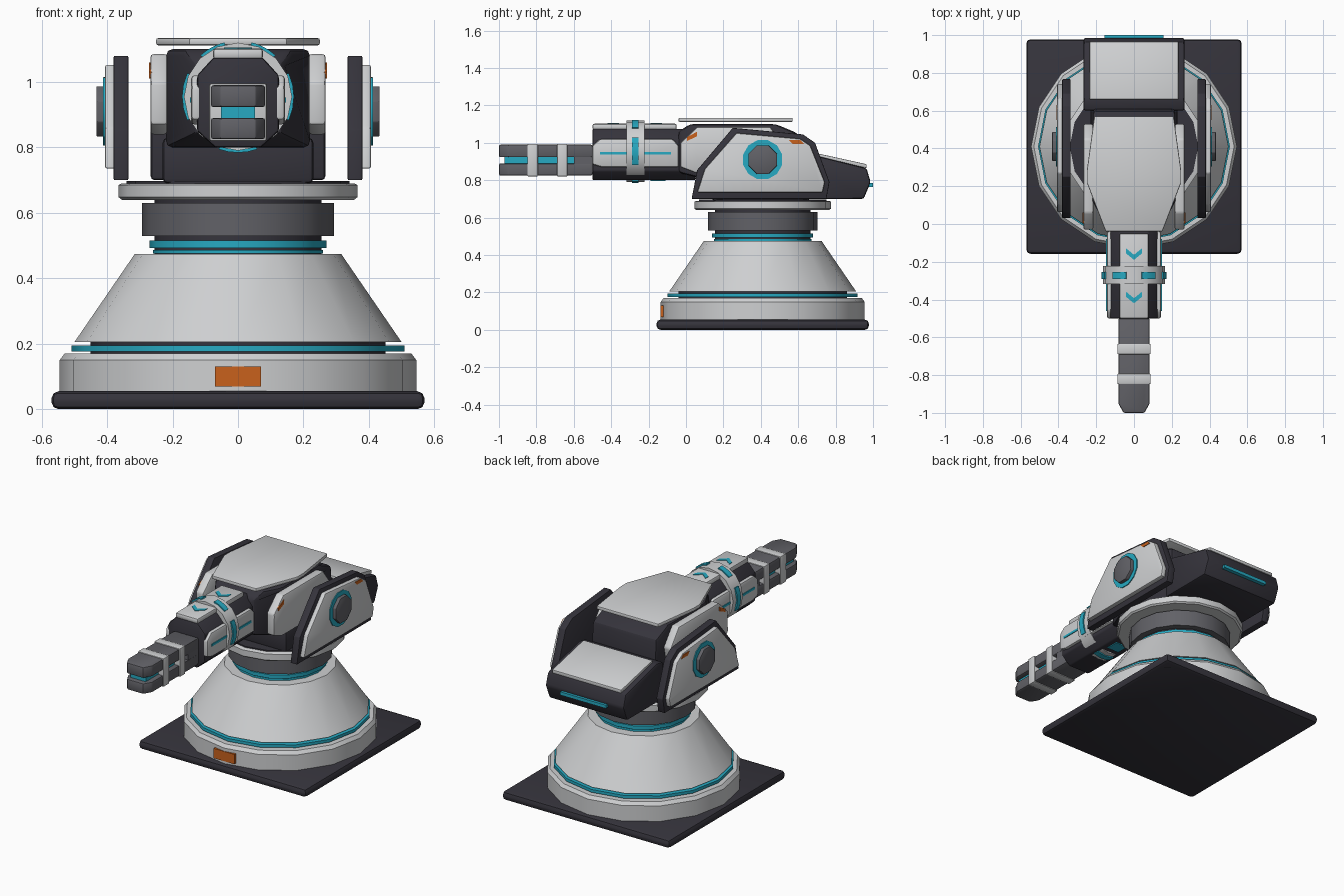
import bpy, bmesh, math

if "Cube" in bpy.data.objects:
    bpy.data.objects.remove(bpy.data.objects["Cube"])

CY = 0.41   # centre of the pedestal along y


def material(name, rgb):
    m = bpy.data.materials.new(name)
    m.diffuse_color = (*rgb, 1)
    m.use_nodes = True
    m.node_tree.nodes["Principled BSDF"].inputs["Base Color"].default_value = m.diffuse_color
    return m


WHITE = material("off white", (0.62, 0.63, 0.64))
DARK = material("charcoal", (0.036, 0.034, 0.045))
GREY = material("steel grey", (0.12, 0.12, 0.135))
TEAL = material("teal", (0.02, 0.40, 0.54))
ORANGE = material("orange", (0.58, 0.12, 0.012))
BLACK = material("black", (0.02, 0.02, 0.023))


def finish(name, bm, mat, bevel=0, segments=2):
    bmesh.ops.remove_doubles(bm, verts=bm.verts, dist=1e-5)
    bmesh.ops.recalc_face_normals(bm, faces=bm.faces)
    if bevel:
        bmesh.ops.bevel(bm, geom=bm.edges[:], offset=bevel, segments=segments,
                        profile=0.5, affect='EDGES', clamp_overlap=True)
    me = bpy.data.meshes.new(name)
    bm.to_mesh(me)
    bm.free()
    me.materials.append(mat)
    me.shade_smooth()
    me.set_sharp_from_angle(angle=math.radians(30))
    ob = bpy.data.objects.new(name, me)
    bpy.context.collection.objects.link(ob)
    return ob


def prism(name, axis, pts, lo, hi, mat, bevel=0, segments=2):
    """Extrude a 2D outline along X (y,z), Y (x,z) or Z (x,y)."""
    place = {'X': lambda a, b, t: (t, a, b),
             'Y': lambda a, b, t: (a, t, b),
             'Z': lambda a, b, t: (a, b, t)}[axis]
    bm = bmesh.new()
    rows = [[bm.verts.new(place(a, b, t)) for a, b in pts] for t in (lo, hi)]
    bm.faces.new(rows[0])
    bm.faces.new(rows[1])
    n = len(pts)
    for i in range(n):
        j = (i + 1) % n
        bm.faces.new((rows[0][i], rows[0][j], rows[1][j], rows[1][i]))
    return finish(name, bm, mat, bevel, segments)


def box(name, x0, x1, y0, y1, z0, z1, mat, bevel=0):
    return prism(name, 'Z', [(x0, y0), (x1, y0), (x1, y1), (x0, y1)], z0, z1, mat, bevel)


def lathe(name, rows, mat, sides=16):
    """Stack of (radius, z) rings around the pedestal axis."""
    bm = bmesh.new()
    rings = [[bm.verts.new((r * math.cos(math.tau * i / sides),
                            CY + r * math.sin(math.tau * i / sides), z))
              for i in range(sides)] for r, z in rows]
    for a, b in zip(rings, rings[1:]):
        for i in range(sides):
            j = (i + 1) % sides
            bm.faces.new((a[i], a[j], b[j], b[i]))
    bm.faces.new(rings[0])
    bm.faces.new(rings[-1])
    return finish(name, bm, mat)


def collar(name, a0, a1, r_in, r_out, y0, y1, mat, steps):
    """Arc band around the barrel axis, angles in degrees."""
    bm = bmesh.new()
    loops = []
    for k in range(steps + 1):
        a = math.radians(a0 + (a1 - a0) * k / steps)
        c, s = math.cos(a), math.sin(a)
        loops.append([bm.verts.new((r * c, y, 0.955 + r * s))
                      for r, y in ((r_in, y0), (r_out, y0), (r_out, y1), (r_in, y1))])
    for p, q in zip(loops, loops[1:]):
        for i in range(4):
            j = (i + 1) % 4
            bm.faces.new((p[i], p[j], q[j], q[i]))
    if a1 - a0 < 360:
        bm.faces.new(loops[0])
        bm.faces.new(loops[-1])
    return finish(name, bm, mat)


def ngon(cy, cz, r, n):
    return [(cy + r * math.cos(math.tau * (i + 0.5) / n),
             cz + r * math.sin(math.tau * (i + 0.5) / n)) for i in range(n)]


# Pedestal
box("floor_slab", -0.57, 0.57, CY - 0.568, CY + 0.568, 0, 0.055, DARK, 0.022)
box("slab_underside", -0.53, 0.53, CY - 0.53, CY + 0.53, -0.0, 0.01, BLACK)
lathe("base_ring", [(0.545, 0.05), (0.545, 0.15), (0.53, 0.17)], WHITE)
lathe("base_gap", [(0.45, 0.16), (0.45, 0.21)], DARK)
lathe("base_light_band", [(0.508, 0.177), (0.508, 0.195)], TEAL)
lathe("base_cone", [(0.50, 0.205), (0.315, 0.475)], WHITE)
lathe("neck_core", [(0.255, 0.46), (0.255, 0.65)], DARK)
lathe("neck_light_lower", [(0.26, 0.476), (0.26, 0.487)], TEAL)
lathe("neck_light_upper", [(0.27, 0.493), (0.27, 0.515)], TEAL)
lathe("neck_drum", [(0.293, 0.53), (0.293, 0.63)], GREY)
lathe("turntable_ring", [(0.355, 0.64), (0.365, 0.648), (0.365, 0.685), (0.355, 0.69)], WHITE)
lathe("turntable_cap", [(0.34, 0.685), (0.34, 0.697)], DARK)
box("base_marker", -0.07, 0.07, -0.136, -0.10, 0.07, 0.13, ORANGE)

# Main body, narrowing toward the front
body = prism("body", 'X', [(-0.04, 0.84), (-0.04, 1.06), (0.02, 1.10), (0.12, 1.10),
                           (0.48, 1.10), (0.60, 1.05), (0.62, 0.80), (0.12, 0.80)],
             -0.22, 0.22, DARK, 0.02)
for v in body.data.vertices:
    v.co.x *= 1 - 0.4 * min(1, max(0, (0.12 - v.co.y) / 0.16))
box("body_pedestal", -0.23, 0.23, 0.14, 0.66, 0.69, 0.83, DARK, 0.015)
prism("roof_panel", 'Z', [(-0.15, -0.04), (0.15, -0.04), (0.25, 0.22), (0.25, 0.28),
                          (0.21, 0.57), (-0.21, 0.57), (-0.25, 0.28), (-0.25, 0.22)],
      1.112, 1.134, WHITE, 0.006)

# Rear counterweight
prism("rear_block", 'X', [(0.60, 0.70), (0.60, 0.93), (0.66, 0.94), (0.965, 0.865),
                          (0.987, 0.79), (0.95, 0.70)], -0.267, 0.267, DARK, 0.012)
prism("rear_panel", 'X', [(0.66, 0.93), (0.66, 0.953), (0.965, 0.886), (0.965, 0.865)],
      -0.235, 0.235, WHITE, 0.004)
box("rear_light", -0.155, 0.155, 0.96, 1.0, 0.765, 0.785, TEAL)

# Parts repeated on both sides
for s, side in ((-1, "left"), (1, "right")):
    prism("cheek_panel_" + side, 'X',
          [(-0.03, 0.87), (-0.03, 1.0), (0.06, 1.085), (0.45, 1.085),
           (0.53, 0.98), (0.50, 0.84), (0.05, 0.84)], s * 0.215, s * 0.268, WHITE, 0.01)
    prism("cheek_marker_" + side, 'X', [(0.005, 1.01), (0.005, 1.03), (0.06, 1.06), (0.06, 1.035)],
          s * 0.26, s * 0.272, ORANGE)
    prism("shield_" + side, 'X',
          [(0.03, 0.70), (0.06, 0.855), (0.25, 1.08), (0.625, 1.045),
           (0.69, 1.0), (0.767, 0.79), (0.75, 0.70)], s * 0.335, s * 0.38, DARK, 0.004)
    prism("shield_panel_" + side, 'X',
          [(0.06, 0.735), (0.10, 0.86), (0.27, 1.053), (0.61, 1.022),
           (0.665, 0.985), (0.742, 0.79), (0.73, 0.735)], s * 0.375, s * 0.407, WHITE, 0.008)
    prism("shield_marker_" + side, 'X', [(0.55, 1.015), (0.57, 0.995), (0.63, 0.995), (0.61, 1.015)],
          s * 0.40, s * 0.411, ORANGE)
    prism("hub_light_" + side, 'X', ngon(0.41, 0.91, 0.108, 12), s * 0.40, s * 0.412, TEAL)
    prism("hub_" + side, 'X', ngon(0.41, 0.91, 0.083, 8), s * 0.40, s * 0.433, GREY, 0.004)
    # Barrel housing side plate with its light line
    prism("housing_plate_" + side, 'X',
          [(-0.50, 0.885), (-0.50, 0.985), (-0.46, 1.02), (-0.07, 1.02),
           (-0.04, 0.985), (-0.04, 0.87), (-0.45, 0.87)], s * 0.11, s * 0.143, WHITE, 0.01)
    box("housing_line_" + side, min(s * 0.135, s * 0.147), max(s * 0.135, s * 0.147),
        -0.46, -0.08, 0.938, 0.952, TEAL)

# Barrel housing
prism("housing", 'Y', [(-0.07, 0.80), (0.07, 0.80), (0.125, 0.85), (0.125, 1.02),
                       (0.075, 1.075), (-0.075, 1.075), (-0.125, 1.02), (-0.125, 0.85)],
      -0.50, 0.05, DARK, 0.008)
box("housing_top_plate", -0.077, 0.077, -0.50, -0.05, 1.07, 1.102, WHITE, 0.01)
box("housing_under_light", -0.04, 0.04, -0.19, -0.11, 0.795, 0.81, TEAL)
for i, y in enumerate((-0.19, -0.42)):
    prism("chevron_%d" % (i + 1), 'Z',
          [(0, y), (0.043, y + 0.035), (0.043, y + 0.062), (0, y + 0.027),
           (-0.043, y + 0.062), (-0.043, y + 0.035)], 1.099, 1.105, TEAL)

# Collar around the housing, with light segments
collar("collar", 0, 360, 0.135, 0.165, -0.317, -0.222, WHITE, 16)
for i, (a0, a1) in enumerate(((-25, 25), (155, 205), (48, 76), (104, 132), (250, 290))):
    collar("collar_light_%d" % (i + 1), a0, a1, 0.15, 0.171, -0.29, -0.255, TEAL, 4)

# Twin-slab barrel
outline = [(-0.083, -0.50), (-0.083, -0.95), (-0.055, -1.0),
           (0.055, -1.0), (0.083, -0.95), (0.083, -0.50)]
for name, z0, z1 in (("upper", 0.923, 0.99), ("lower", 0.825, 0.89)):
    prism("barrel_" + name, 'Z', outline, z0, z1, GREY, 0.008)
box("barrel_core", -0.052, 0.052, -0.97, -0.55, 0.88, 0.93, TEAL)
box("barrel_root", -0.08, 0.08, -0.60, -0.49, 0.835, 0.98, GREY)
for i, y in enumerate((-0.82, -0.662)):
    box("barrel_band_%d" % (i + 1), -0.088, 0.088, y - 0.028, y + 0.028, 0.82, 0.995, WHITE, 0.006)
